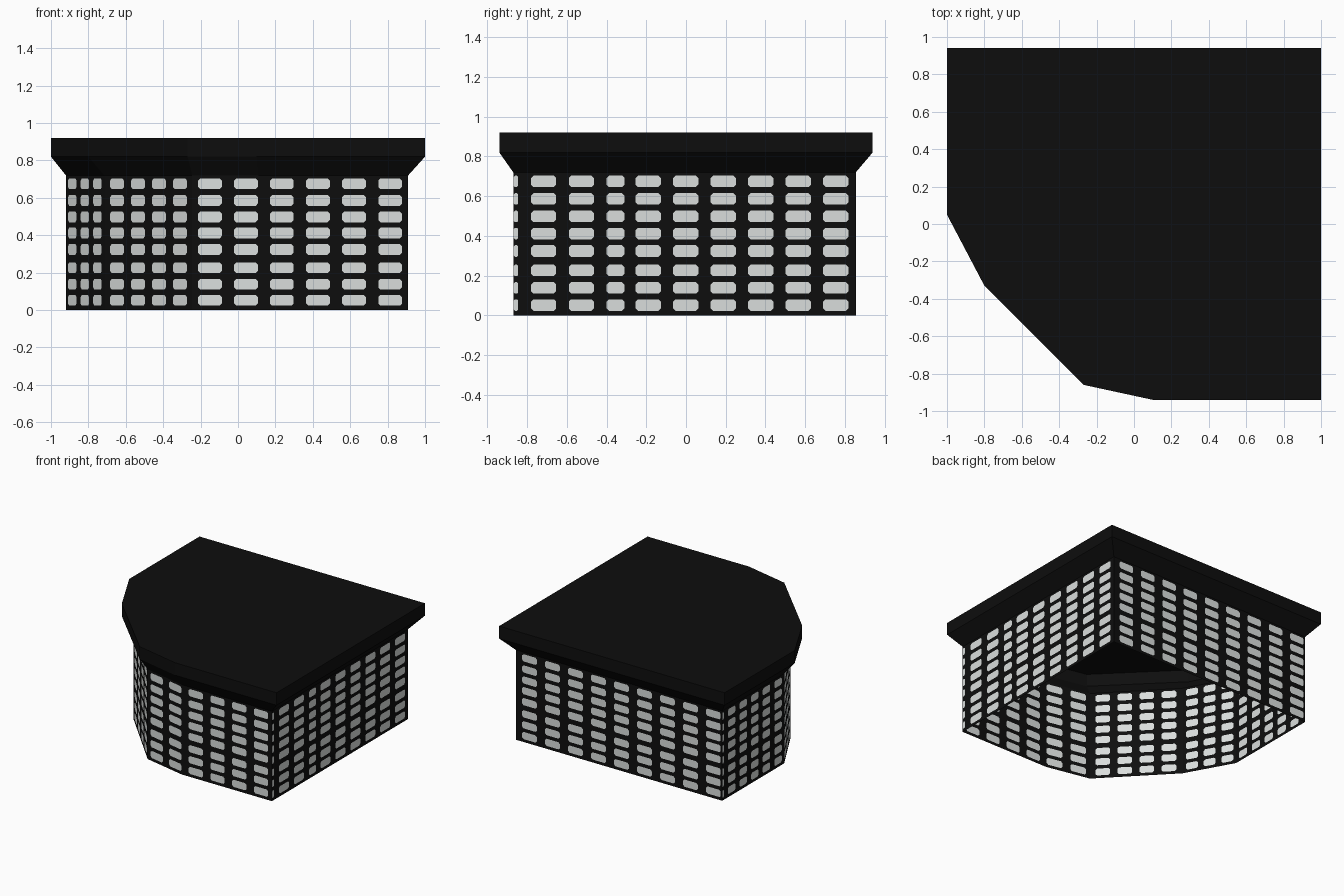
import bpy, bmesh
from mathutils import Vector

if "Cube" in bpy.data.objects:
    bpy.data.objects.remove(bpy.data.objects["Cube"])


def material(name, rgb):
    m = bpy.data.materials.new(name)
    m.diffuse_color = (*rgb, 1)
    m.use_nodes = True
    m.node_tree.nodes["Principled BSDF"].inputs["Base Color"].default_value = m.diffuse_color
    return m


black = material("black cladding", (0.0042, 0.0042, 0.0042))
glass = material("pale window", (0.70, 0.73, 0.72))

WALL_TOP, EAVE_Z, ROOF_Z = 0.72, 0.82, 0.92
ROWS = [0.052, 0.138, 0.226, 0.324, 0.412, 0.498, 0.586, 0.675]
HALF = 0.029

# plan outlines, counter-clockwise from the left wall's front end
wall_plan = [(-.92, .07), (-.715, -.30), (-.245, -.795), (.11, -.87),
             (.91, -.87), (.91, .855), (-.92, .855)]
roof_plan = [(-1, .05), (-.8, -.33), (-.27, -.86), (.1, -.94),
             (1, -.94), (1, .94), (-1, .94)]


def make_object(name, bm, mats):
    bmesh.ops.remove_doubles(bm, verts=bm.verts, dist=0.0001)
    me = bpy.data.meshes.new(name)
    bm.to_mesh(me)
    bm.free()
    for m in mats:
        me.materials.append(m)
    ob = bpy.data.objects.new(name, me)
    bpy.context.collection.objects.link(ob)
    return ob


def spans(start, width, step, count):
    return [(start + i * step, start + i * step + width) for i in range(count)]


def boundaries(windows, end):
    mids = [(a[1] + b[0]) / 2 for a, b in zip(windows, windows[1:])]
    return [0] + mids + [end]


def build_wall(name, p0, p1, cols):
    """One wall sheet, cut into cells that each hold a chamfered window."""
    p0, p1 = Vector(p0), Vector(p1)
    length = (p1 - p0).length
    along = (p1 - p0) / length
    rows = [(z - HALF, z + HALF) for z in ROWS]
    us, vs = boundaries(cols, length), boundaries(rows, WALL_TOP)
    bm = bmesh.new()

    def vert(u, v):
        p = p0 + along * u
        return bm.verts.new((p.x, p.y, v))

    for i, (a, b) in enumerate(cols):
        for j, (c, d) in enumerate(rows):
            k = min(0.012, (b - a) * 0.3)
            corner = [vert(u, v) for u, v in (
                (us[i], vs[j]), (us[i + 1], vs[j]),
                (us[i + 1], vs[j + 1]), (us[i], vs[j + 1]))]
            pane = [vert(u, v) for u, v in (
                (a, c + k), (a + k, c), (b - k, c), (b, c + k),
                (b, d - k), (b - k, d), (a + k, d), (a, d - k))]
            bm.faces.new(pane).material_index = 1
            for s in range(4):
                n = (s + 1) % 4
                bm.faces.new((corner[s], corner[n], pane[2 * n], pane[2 * s + 1]))
                bm.faces.new((corner[s], pane[2 * s + 1], pane[2 * s]))
    make_object(name, bm, [black, glass])


# walls, open underneath, with their window columns
wide = [(.002, .025)] + spans(.09, .126, .19, 2) + [(.47, .56)] + spans(.616, .127, .189, 6)
layout = [
    ("left_front_wall", spans(.023, .094, .139, 3)),
    ("diagonal_wall", spans(.045, .108, .163, 4)),
    ("front_left_wall", spans(.032, .130, .197, 2)),
    ("front_wall", spans(.061, .127, .193, 4)),
    ("right_wall", wide),
    ("back_wall", spans(.055, .13, .204, 9)),
    ("left_wall", [(.002, .02)] + spans(.072, .095, .147, 5)),
]
for i, (name, cols) in enumerate(layout):
    build_wall(name, wall_plan[i], wall_plan[(i + 1) % 7], cols)

# flared eave, fascia and flat roof
bm = bmesh.new()
rings = [[bm.verts.new((x, y, z)) for x, y in plan] for plan, z in
         ((wall_plan, WALL_TOP), (roof_plan, EAVE_Z), (roof_plan, ROOF_Z))]
for low, high in zip(rings, rings[1:]):
    for i in range(7):
        n = (i + 1) % 7
        bm.faces.new((low[i], low[n], high[n], high[i]))
bm.faces.new(rings[-1])
make_object("roof", bm, [black])
